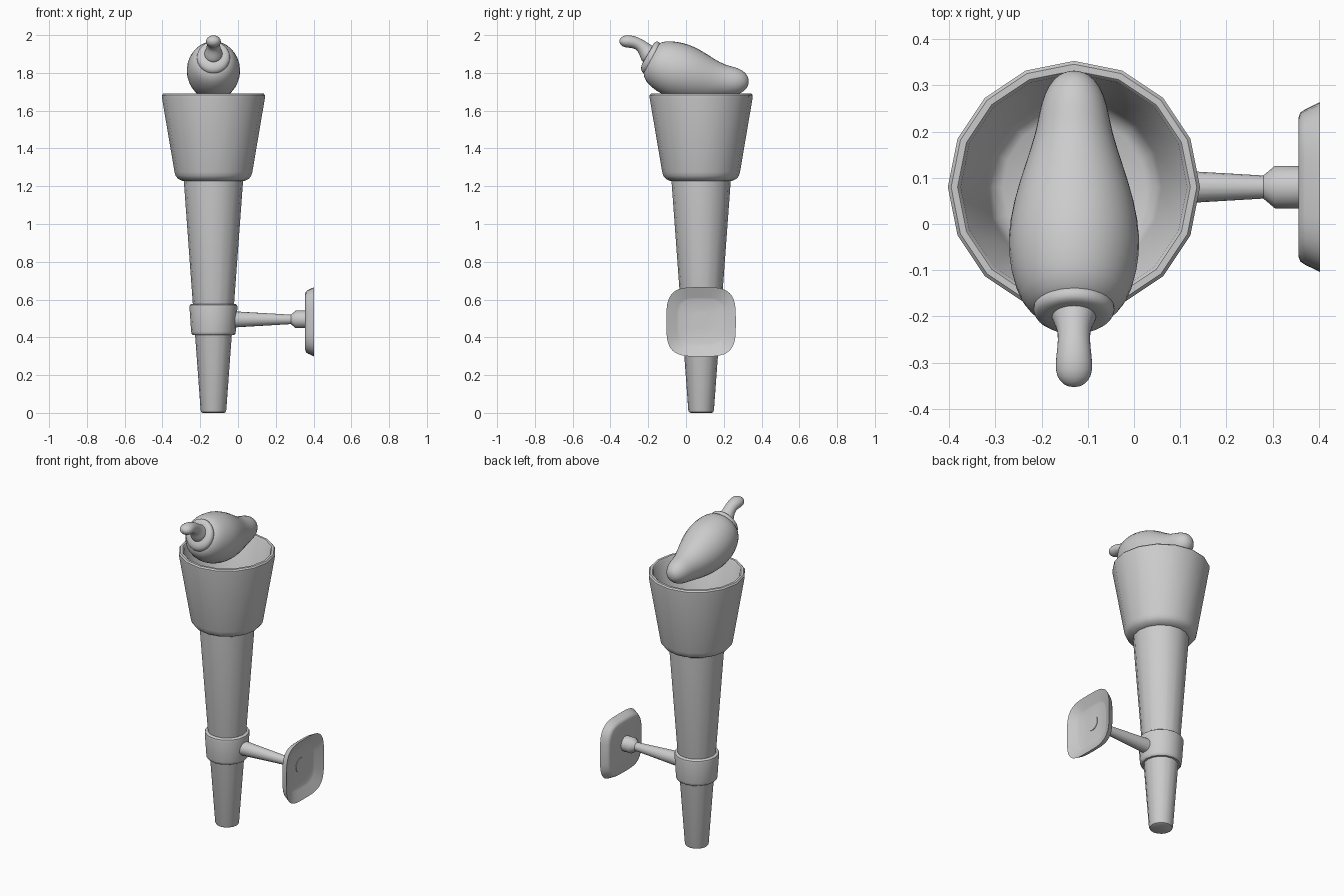
import bpy, bmesh, math
from mathutils import Vector

cube = bpy.data.objects.get("Cube")
if cube:
    bpy.data.objects.remove(cube, do_unlink=True)

grey = bpy.data.materials.new("plain grey")
grey.use_nodes = True
colour = (0.6, 0.6, 0.6, 1)
grey.diffuse_color = colour
grey.node_tree.nodes["Principled BSDF"].inputs["Base Color"].default_value = colour

CX, CY = -0.13, 0.08      # torch axis
ARM_Z = 0.495             # height of the wall arm


def skin(name, loops, angle=40, subdivide=0):
    """Bridge equal loops of points, cap both ends and shade."""
    bm = bmesh.new()
    rows = [[bm.verts.new(p) for p in loop] for loop in loops]
    n = len(rows[0])
    for a, b in zip(rows, rows[1:]):
        for i in range(n):
            j = (i + 1) % n
            bm.faces.new((a[i], a[j], b[j], b[i]))
    bm.faces.new(rows[0][::-1])
    bm.faces.new(rows[-1])
    bmesh.ops.recalc_face_normals(bm, faces=bm.faces)
    mesh = bpy.data.meshes.new(name)
    bm.to_mesh(mesh)
    bm.free()
    mesh.materials.append(grey)
    mesh.shade_smooth()
    mesh.set_sharp_from_angle(angle=math.radians(angle))
    obj = bpy.data.objects.new(name, mesh)
    bpy.context.collection.objects.link(obj)
    if subdivide:
        obj.modifiers.new("Smooth", "SUBSURF").levels = subdivide
        obj.modifiers["Smooth"].render_levels = subdivide
    return obj


def circle(n=16):
    return [(math.cos(math.tau * i / n), math.sin(math.tau * i / n)) for i in range(n)]


def rounded_square(n=40, power=3.6):
    def bend(v):
        return math.copysign(abs(v) ** (2 / power), v)
    return [(bend(c), bend(s)) for c, s in circle(n)]


def lathe_z(name, profile):
    return skin(name, [[(CX + r * c, CY + r * s, z) for c, s in circle()]
                       for r, z in profile])


def lathe_x(name, profile, outline, z):
    return skin(name, [[(x, CY + r * c, z + r * s) for c, s in outline]
                       for x, r in profile])


def sweep(name, rings, widths):
    """Rings (y, z, radius) square to a path in the x = CX plane."""
    pts = [Vector((0, y, z)) for y, z, r in rings]
    loops = []
    for i, (p, ring) in enumerate(zip(pts, rings)):
        t = (pts[min(i + 1, len(pts) - 1)] - pts[max(i - 1, 0)]).normalized()
        up = Vector((0, -t.z, t.y))
        w = widths[0] + (widths[1] - widths[0]) * i / (len(pts) - 1)
        loops.append([p + Vector((CX + ring[2] * w * c, 0, 0)) + up * ring[2] * s
                      for c, s in circle()])
    return skin(name, loops, 180, 1)


# Tapered handle and the collar round it
lathe_z("handle", [(0.056, 0), (0.064, 0.004), (0.068, 0.015), (0.157, 1.23), (0.157, 1.26)])
lathe_z("collar", [(0.09, 0.412), (0.109, 0.412), (0.116, 0.418), (0.118, 0.43),
                   (0.127, 0.56), (0.125, 0.571), (0.117, 0.577), (0.1, 0.577)])

# Hollow cup
lathe_z("cup", [(0.14, 1.225), (0.165, 1.228), (0.188, 1.24), (0.2, 1.255), (0.206, 1.275),
                (0.273, 1.67), (0.273, 1.682), (0.266, 1.69), (0.252, 1.69), (0.245, 1.682),
                (0.19, 1.34), (0.178, 1.315), (0.155, 1.3)])

# Arm and dished wall plate
lathe_x("wall_arm", [(-0.06, 0.045), (-0.01, 0.042), (0.28, 0.025), (0.305, 0.046),
                     (0.374, 0.046)], circle(), ARM_Z)
lathe_x("wall_plate", [(0.356, 0.04), (0.356, 0.15), (0.36, 0.161), (0.37, 0.168),
                       (0.403, 0.184), (0.4, 0.177), (0.377, 0.13), (0.372, 0.118),
                       (0.371, 0.04)], rounded_square(), 0.482)

# Pepper lying in the cup: body, cap and curled stem
sweep("pepper_body", [(-0.2, 1.882, 0.04), (-0.19, 1.878, 0.09), (-0.16, 1.862, 0.125),
                      (-0.1, 1.832, 0.147), (-0.03, 1.808, 0.154), (0.05, 1.785, 0.14),
                      (0.13, 1.765, 0.112), (0.2, 1.757, 0.087), (0.26, 1.755, 0.077),
                      (0.3, 1.755, 0.06), (0.325, 1.755, 0.035), (0.332, 1.755, 0.01)],
      (0.96, 0.96))
sweep("pepper_cap", [(-0.165, 1.872, 0.085), (-0.178, 1.878, 0.096), (-0.194, 1.885, 0.094),
                     (-0.205, 1.89, 0.08), (-0.208, 1.892, 0.05)], (0.95, 0.95))
sweep("pepper_stem", [(-0.18, 1.885, 0.06), (-0.2, 1.902, 0.052), (-0.217, 1.922, 0.04),
                      (-0.237, 1.944, 0.033), (-0.265, 1.96, 0.032), (-0.3, 1.967, 0.035),
                      (-0.33, 1.967, 0.032), (-0.348, 1.963, 0.018), (-0.352, 1.962, 0.006)],
      (0.9, 1.35))
